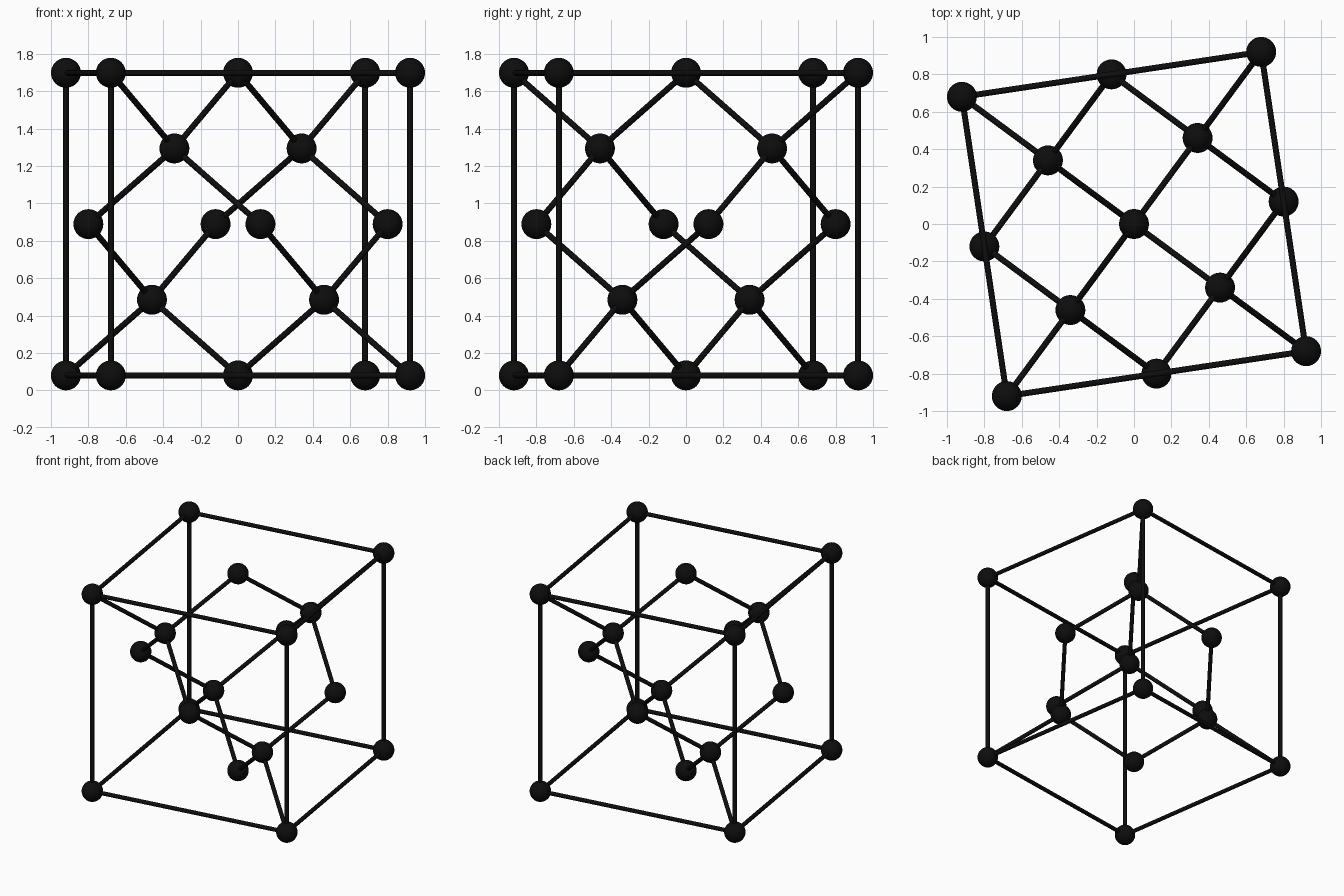
import bpy
from itertools import product
from mathutils import Vector

if "Cube" in bpy.data.objects:
    bpy.data.objects.remove(bpy.data.objects["Cube"])

BALL_R, STICK_R = 0.08, 0.016
U, V = Vector((0.8, 0.12, 0)), Vector((-0.12, 0.8, 0))   # half edges of the turned cube
HALF = U.length

black = bpy.data.materials.new("black")
black.diffuse_color = (0.004, 0.004, 0.004, 1)
black.use_nodes = True
black.node_tree.nodes["Principled BSDF"].inputs["Base Color"].default_value = black.diffuse_color


def place(c):
    """Cell coordinates (-1..1) to model position."""
    return U * c[0] + V * c[1] + Vector((0, 0, BALL_R + HALF * (1 + c[2])))


def finish(name):
    ob = bpy.context.object
    ob.name = name
    ob.data.materials.append(black)
    bpy.ops.object.shade_smooth_by_angle()


def ball(name, c):
    bpy.ops.mesh.primitive_uv_sphere_add(segments=32, ring_count=16, radius=BALL_R, location=place(c))
    finish(name)


def stick(name, c1, c2):
    a, b = place(c1), place(c2)
    bpy.ops.mesh.primitive_cylinder_add(vertices=16, radius=STICK_R, depth=(b - a).length,
                                        location=(a + b) / 2)
    bpy.context.object.rotation_euler = (b - a).to_track_quat('Z', 'Y').to_euler()
    finish(name)


corners = list(product((-1, 1), repeat=3))
faces = [c for c in product((-1, 0, 1), repeat=3) if sum(map(abs, c)) == 1]
inner = [c for c in product((-0.5, 0.5), repeat=3) if c[0] * c[1] * c[2] > 0]

# Balls at corners, face centres and inside
for name, group in (("corner_ball", corners), ("face_ball", faces), ("inner_ball", inner)):
    for c in group:
        ball(name, c)

# Twelve cube edges
for i, a in enumerate(corners):
    for b in corners[i + 1:]:
        if sum(p != q for p, q in zip(a, b)) == 1:
            stick("cube_edge", a, b)

# Four bonds from each inner ball to its nearest neighbours
for a in inner:
    for b in corners + faces:
        if (Vector(a) - Vector(b)).length < 0.9:
            stick("inner_bond", a, b)
